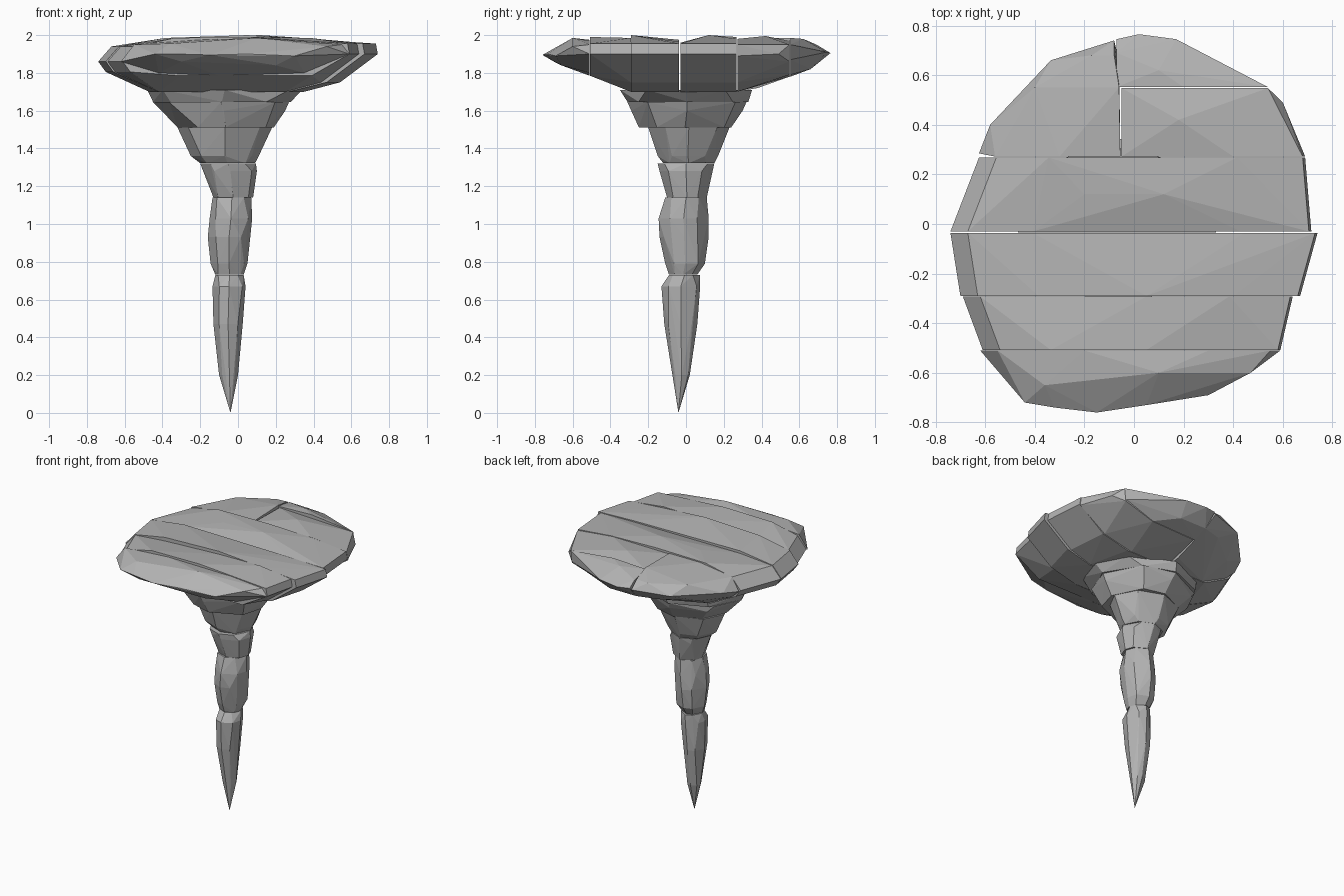
import bpy, bmesh, math, random

random.seed(4)
stone = bpy.data.materials.new("grey_stone")
stone.diffuse_color = (0.45, 0.45, 0.45, 1)


def hull(name, points):
    """Faceted rock chunk: the convex hull of a few points."""
    bm = bmesh.new()
    for p in points:
        bm.verts.new(p)
    res = bmesh.ops.convex_hull(bm, input=bm.verts)
    loose = {e for e in res["geom_interior"] + res["geom_unused"]
             if isinstance(e, bmesh.types.BMVert)}
    bmesh.ops.delete(bm, geom=list(loose), context='VERTS')
    bmesh.ops.recalc_face_normals(bm, faces=bm.faces)
    me = bpy.data.meshes.new(name)
    bm.to_mesh(me)
    bm.free()
    me.materials.append(stone)
    ob = bpy.data.objects.new(name, me)
    bpy.context.collection.objects.link(ob)


def section(y, xl, xr, top, bl, br, zb):
    """Cross-section of the cap at y: rounded left rim, blunt right rim,
    top heights at three places, underside from bl to br at height zb."""
    zl, zm, zr = top
    return [(xl + .07, y, 1.94), (xl, y, 1.86), (xl + .04, y, 1.805),
            (xr - .01, y, 1.955), (xr, y, 1.90), (xr - .2, y, max(zb, 1.75)),
            (xl * .55, y, zl), (.05, y, zm), (xr * .6, y, zr),
            (bl, y, zb), (br, y, zb)]


# Cap: slabs split by cuts across y
hull("cap_front_slab", [
    (-.62, -.51, 1.86), (-.55, -.51, 1.95), (.59, -.51, 1.90), (.55, -.51, 1.95),
    (-.2, -.51, 1.975), (.3, -.51, 1.97), (-.36, -.65, 1.955), (.1, -.60, 1.985),
    (.47, -.60, 1.94), (.3, -.69, 1.89), (.05, -.73, 1.90), (-.15, -.76, 1.895),
    (-.32, -.74, 1.90), (-.44, -.72, 1.90), (-.3, -.70, 1.86), (.2, -.66, 1.84),
    (-.42, -.51, 1.80), (-.1, -.51, 1.785), (.35, -.51, 1.80)])
hull("cap_slab_1", section(-.508, -.61, .59, (1.985, 1.99, 1.965), -.3, .15, 1.785)
     + section(-.292, -.69, .64, (1.96, 1.98, 1.985), -.42, .25, 1.70))
hull("cap_slab_2", section(-.29, -.70, .67, (1.985, 2.0, 1.975), -.42, .27, 1.70)
     + section(-.036, -.74, .74, (1.975, 1.96, 1.965), -.47, .35, 1.70))
hull("cap_slab_3", section(-.03, -.74, .715, (1.96, 1.955, 1.96), -.47, .35, 1.70)
     + [(-.2, .12, 1.985), (.12, .12, 2.0)]
     + section(.268, -.625, .69, (1.985, 1.99, 1.98), -.38, .28, 1.70))
hull("cap_back_right_slab", [
    (-.05, .272, 1.975), (.4, .272, 1.98), (.68, .272, 1.95), (.69, .272, 1.89),
    (.48, .272, 1.75), (.25, .272, 1.70), (-.05, .272, 1.70), (.60, .49, 1.90),
    (.54, .548, 1.95), (.53, .548, 1.86), (.3, .548, 1.79), (-.05, .548, 1.78),
    (-.05, .548, 1.97), (.18, .42, 1.995)])
hull("cap_back_left_slab", [
    (-.625, .285, 1.86), (-.56, .272, 1.945), (-.56, .272, 1.80), (-.36, .272, 1.70),
    (-.055, .272, 1.70), (-.055, .272, 1.98), (-.3, .272, 1.98), (-.58, .40, 1.88),
    (-.40, .55, 1.95), (-.335, .66, 1.89), (-.17, .68, 1.95), (-.08, .74, 1.90),
    (-.08, .68, 1.955), (-.06, .55, 1.985), (-.2, .62, 1.82), (-.06, .66, 1.82),
    (-.42, .45, 1.80), (-.06, .38, 1.72)])
hull("cap_back_slab", [
    (-.07, .552, 1.975), (.2, .552, 1.985), (.54, .552, 1.95), (.53, .552, 1.87),
    (-.07, .69, 1.95), (-.07, .745, 1.91), (.02, .765, 1.905), (.17, .745, 1.91),
    (.1, .62, 1.98), (.15, .66, 1.82), (-.06, .66, 1.82), (.3, .552, 1.79),
    (-.06, .552, 1.78)])


def ring(z, x0, x1, y0, y1):
    """Uneven eight-sided ring filling the given extents."""
    pts = []
    for i in range(8):
        a = i * math.pi / 4
        r = 1.0
        if i % 2:
            a += random.uniform(-.2, .2)
            r = random.uniform(.93, 1.05)
        pts.append(((x0 + x1) / 2 + r * math.cos(a) * (x1 - x0) / 2,
                    (y0 + y1) / 2 + r * math.sin(a) * (y1 - y0) / 2, z))
    return pts


# Stem: stacked chunks, each a hull over rings (z, x0, x1, y0, y1)
chunks = {
    "stem_collar": [(1.71, -.48, .34, -.35, .35), (1.647, -.45, .28, -.31, .33)],
    "stem_flare_upper": [(1.645, -.45, .27, -.31, .32), (1.60, -.40, .25, -.29, .30),
                         (1.512, -.32, .19, -.25, .24)],
    "stem_flare_lower": [(1.51, -.32, .18, -.20, .23), (1.36, -.25, .11, -.15, .17),
                         (1.322, -.20, .09, -.12, .15)],
    "stem_neck": [(1.32, -.20, .095, -.15, .15), (1.28, -.18, .10, -.14, .14),
                  (1.14, -.13, .08, -.10, .11)],
    "stem_middle": [(1.14, -.135, .07, -.11, .11), (1.03, -.15, .075, -.145, .12),
                    (.93, -.16, .065, -.14, .12), (.79, -.145, .05, -.11, .10),
                    (.732, -.12, .03, -.09, .06)],
}
for name, rings in chunks.items():
    hull(name, [p for r in rings for p in ring(*r)])

# Pointed tip
tip = [(.73, -.12, .03, -.09, .075), (.67, -.135, .04, -.13, .075),
       (.47, -.13, .025, -.115, .06), (.2, -.10, 0, -.065, .02)]
hull("stem_tip", [p for r in tip for p in ring(*r)] + [(-.04, -.04, 0)])
